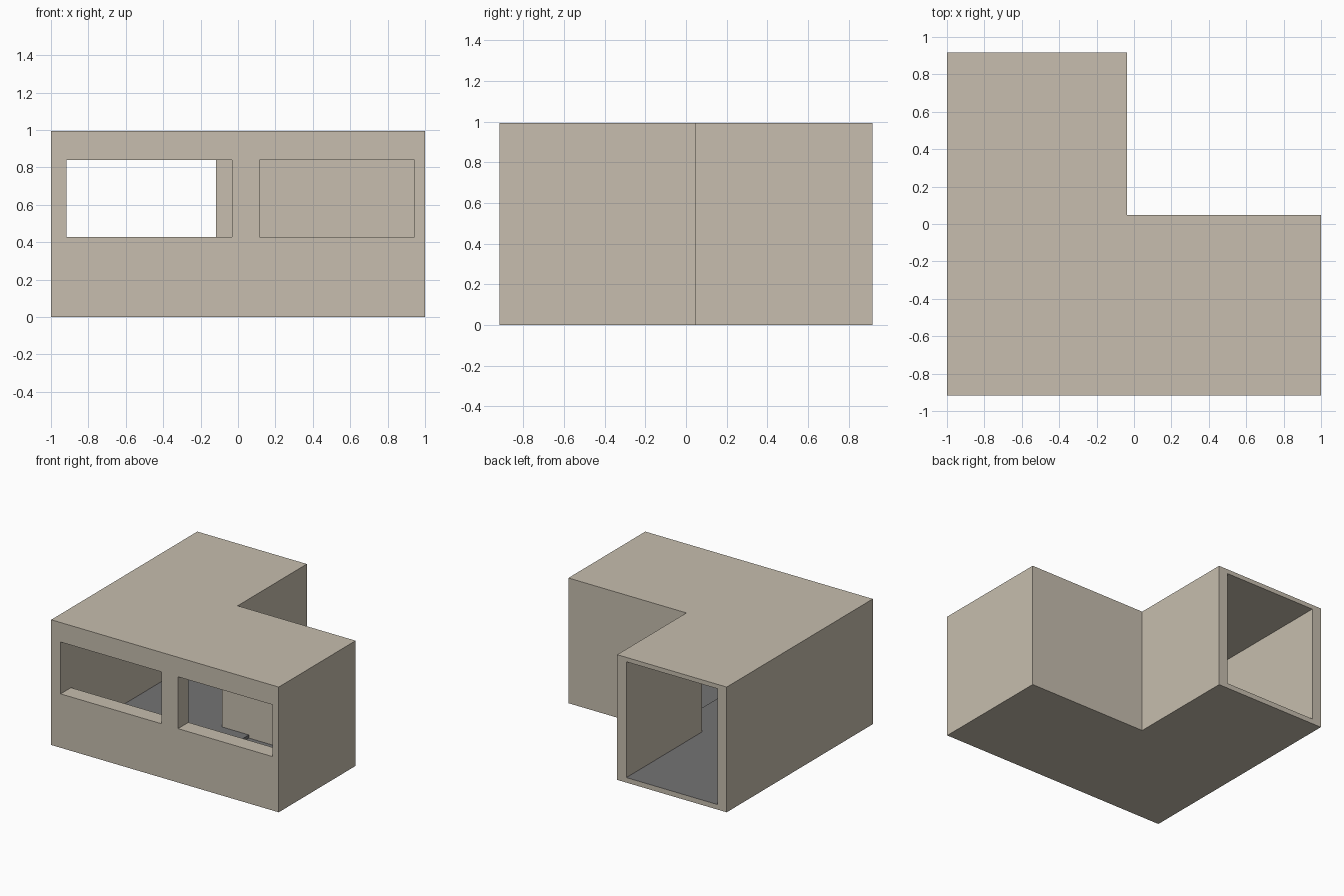
import bpy, bmesh

if "Cube" in bpy.data.objects:
    bpy.data.objects.remove(bpy.data.objects["Cube"])


def material(name, rgb):
    m = bpy.data.materials.new(name)
    m.diffuse_color = (*rgb, 1)
    m.use_nodes = True
    m.node_tree.nodes["Principled BSDF"].inputs["Base Color"].default_value = m.diffuse_color
    return m


def prism(name, outline, z0, z1):
    """Extrude a plan outline from z0 up to z1."""
    bm = bmesh.new()
    base = bm.faces.new([bm.verts.new((x, y, z0)) for x, y in outline])
    top = bmesh.ops.extrude_face_region(bm, geom=[base])["geom"]
    bmesh.ops.translate(bm, vec=(0, 0, z1 - z0),
                        verts=[g for g in top if isinstance(g, bmesh.types.BMVert)])
    bmesh.ops.recalc_face_normals(bm, faces=bm.faces)
    me = bpy.data.meshes.new(name)
    bm.to_mesh(me)
    bm.free()
    ob = bpy.data.objects.new(name, me)
    bpy.context.collection.objects.link(ob)
    return ob


def ell(x0, x1, xn, y0, y1, yn):
    """L-shaped plan with its notch corner at (xn, yn)."""
    return [(x0, y0), (x1, y0), (x1, yn), (xn, yn), (xn, y1), (x0, y1)]


def rect(x0, x1, y0, y1):
    return [(x0, y0), (x1, y0), (x1, y1), (x0, y1)]


tan = material("warm tan", (0.57, 0.515, 0.425))
grey = material("floor grey", (0.172, 0.172, 0.174))

# Outer L-shaped block
shell = prism("building_shell", ell(-1, 1, -0.037, -0.917, 0.917, 0.048), 0, 0.995)

# Hollow interior open at the back, sunken floor on the right, two front windows
cutters = [
    prism("room_cutter", ell(-0.92, 0.95, -0.118, -0.787, 1.1, -0.03), 0.04, 0.96),
    prism("sunken_floor_cutter", rect(0.117, 0.95, -0.787, -0.03), 0.015, 0.3),
    prism("left_window_cutter", rect(-0.917, -0.032, -1.1, -0.6), 0.428, 0.84),
    prism("right_window_cutter", rect(0.115, 0.944, -1.1, -0.6), 0.428, 0.84),
]
for c in cutters:
    c.hide_render = True
    mod = shell.modifiers.new(c.name, 'BOOLEAN')
    mod.operation = 'DIFFERENCE'
    mod.solver = 'EXACT'
    mod.object = c

# Bake the cuts, then drop the cutters
deps = bpy.context.evaluated_depsgraph_get()
mesh = bpy.data.meshes.new_from_object(shell.evaluated_get(deps))
shell.modifiers.clear()
shell.data = mesh
for c in cutters:
    bpy.data.objects.remove(c)

# Grey floor: low upward faces and the small step; everything else tan
mesh.materials.clear()
mesh.materials.append(tan)
mesh.materials.append(grey)
for p in mesh.polygons:
    up = p.normal.z > 0.9 and p.center.z < 0.1
    step = abs(p.normal.x) > 0.9 and p.center.z < 0.05
    p.material_index = 1 if up or step else 0
    p.use_smooth = False
